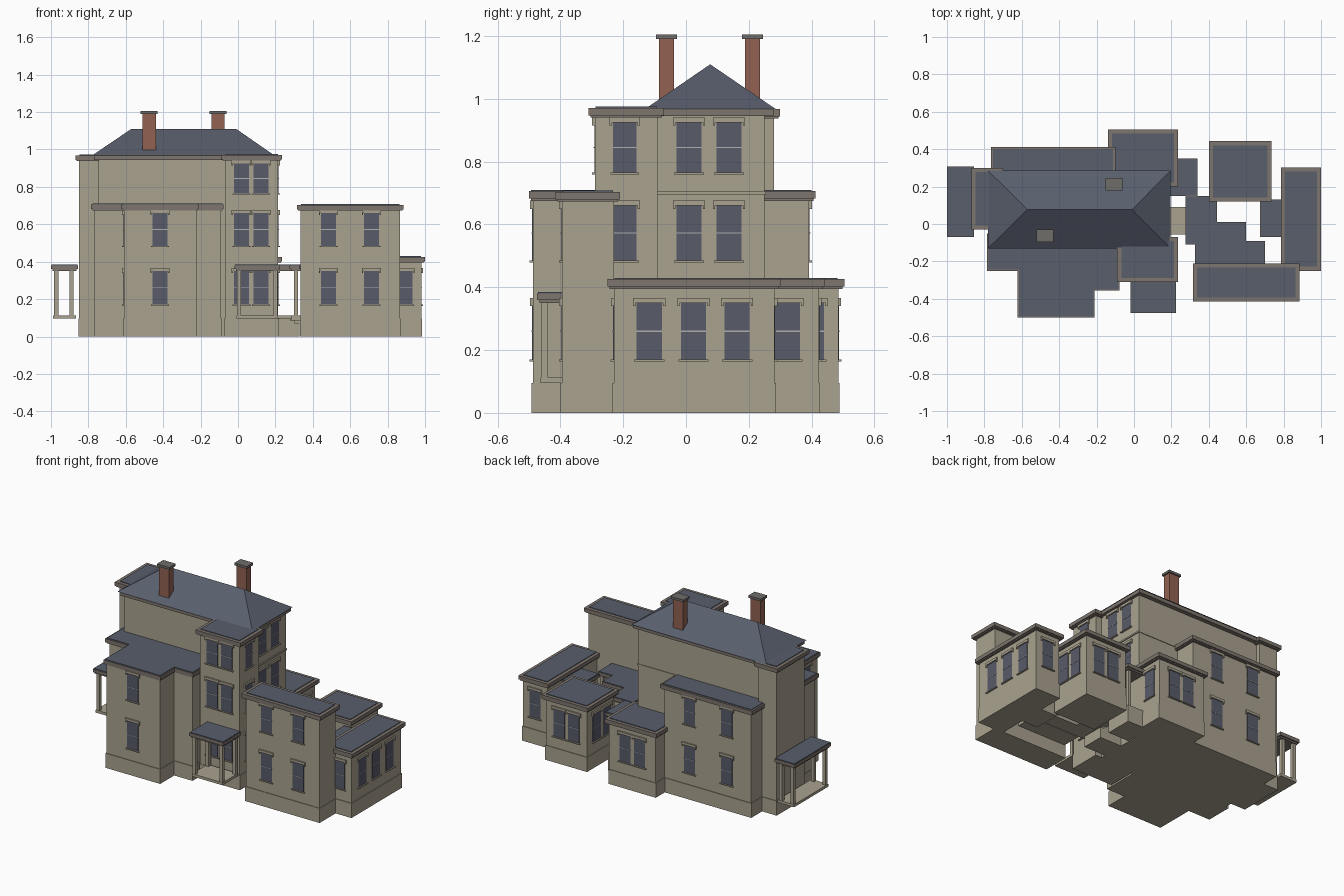
import bpy, bmesh
from mathutils import Matrix, Vector
from math import pi

cube = bpy.data.objects.get("Cube")
if cube:
    bpy.data.objects.remove(cube, do_unlink=True)


def material(name, rgb):
    lin = [((c / 255 + 0.055) / 1.055) ** 2.4 for c in rgb] + [1]
    m = bpy.data.materials.new(name)
    m.use_nodes = True
    m.diffuse_color = lin
    m.node_tree.nodes["Principled BSDF"].inputs["Base Color"].default_value = lin
    return m


MATS = [material("stone_wall", (170, 162, 144)), material("cornice_stone", (126, 117, 110)),
        material("slate", (88, 94, 108)), material("window_glass", (88, 91, 106)),
        material("brick", (146, 98, 82)), material("chimney_cap", (112, 109, 106)),
        material("window_rail", (176, 176, 174))]
WALL, TRIM, SLATE, GLASS, BRICK, CAP, RAIL = range(len(MATS))


def make(name, boxes, matrix=None):
    """One object from boxes given as (x0, x1, y0, y1, z0, z1, material)."""
    bm = bmesh.new()
    for x0, x1, y0, y1, z0, z1, mat in boxes:
        m = Matrix.Translation(((x0 + x1) / 2, (y0 + y1) / 2, (z0 + z1) / 2)) @ \
            Matrix.Diagonal((x1 - x0, y1 - y0, z1 - z0, 1))
        for v in bmesh.ops.create_cube(bm, size=1, matrix=m)["verts"]:
            for f in v.link_faces:
                f.material_index = mat
    return finish(name, bm, matrix)


def finish(name, bm, matrix=None):
    me = bpy.data.meshes.new(name)
    bm.to_mesh(me)
    bm.free()
    for m in MATS:
        me.materials.append(m)
    ob = bpy.data.objects.new(name, me)
    bpy.context.collection.objects.link(ob)
    if matrix:
        ob.matrix_world = matrix
    return ob


def block(name, x0, x1, y0, y1, top, border=0.022, over=0.02):
    """Wall block with plinth, cornice and flat slate roof; bounds are the cornice's."""
    o, p, b = over, over - 0.004, border
    make(name, [
        (x0 + o, x1 - o, y0 + o, y1 - o, 0, top - 0.02, WALL),
        (x0 + p, x1 - p, y0 + p, y1 - p, 0, 0.095, WALL),
        (x0 + 0.006, x1 - 0.006, y0 + 0.006, y1 - 0.006, top - 0.035, top - 0.02, TRIM),
        (x0, x1, y0, y1, top - 0.028, top - 0.004, TRIM),
        (x0 + b, x1 - b, y0 + b, y1 - b, top - 0.01, top, SLATE)])


FLOORS = [(0.17, 0.35), (0.485, 0.66), (0.765, 0.925)]
TURN = {"front": 0, "right": pi / 2, "back": pi, "left": -pi / 2}


def windows(name, side, plane, centres, floors=(0,), w=0.08):
    """Sash windows with hood and sill on one wall plane."""
    h = w / 2
    for fl in floors:
        z0, z1 = FLOORS[fl]
        mid = (z0 + z1) / 2
        for c in centres:
            pos = (c, plane, 0) if side in ("front", "back") else (plane, c, 0)
            make(name, [
                (-h, h, -0.002, 0.004, z0, z1, GLASS),
                (-h, h, -0.004, 0.002, mid - 0.002, mid + 0.002, RAIL),
                (-h - 0.011, h + 0.011, -0.009, 0.002, z1, z1 + 0.016, WALL),
                (-h - 0.011, -h - 0.004, -0.009, 0.002, z1 - 0.01, z1, WALL),
                (h + 0.004, h + 0.011, -0.009, 0.002, z1 - 0.01, z1, WALL),
                (-h - 0.008, h + 0.008, -0.01, 0.002, z0 - 0.006, z0, WALL)],
                Matrix.Translation(pos) @ Matrix.Rotation(TURN[side], 4, "Z"))


def pair(c):
    return (c - 0.0525, c + 0.0525)


def canopy(name, x0, x1, y0, y1, posts, floor=None):
    """Porch roof on square posts, with an optional raised floor."""
    boxes = [(x0, x1, y0, y1, 0.36, 0.38, TRIM),
             (x0 + 0.008, x1 - 0.008, y0 + 0.008, y1 - 0.008, 0.35, 0.36, TRIM),
             (x0 + 0.003, x1 - 0.003, y0 + 0.003, y1 - 0.003, 0.375, 0.385, SLATE)]
    if floor is not None:
        boxes.append((x0 + 0.012, x1 - 0.012, y0 + 0.012, y1 - 0.012, floor, 0.112, WALL))
    for px, py in posts:
        boxes.append((px - 0.011, px + 0.011, py - 0.011, py + 0.011, 0.1, 0.35, WALL))
    make(name, boxes)


# Main block with its eaves and string course
make("main_block", [(-0.745, 0.17, -0.11, 0.25, 0, 0.95, WALL),
                    (-0.749, 0.174, -0.114, 0.254, 0, 0.095, WALL),
                    (-0.747, 0.176, -0.114, 0.254, 0.696, 0.706, WALL),
                    (-0.77, 0.19, -0.125, 0.278, 0.945, 0.97, TRIM)])

# Hipped roof
bm = bmesh.new()
eave = [bm.verts.new(p) for p in ((-0.78, -0.13, 0.968), (0.195, -0.13, 0.968),
                                  (0.195, 0.285, 0.968), (-0.78, 0.285, 0.968))]
r0, r1 = bm.verts.new((-0.57, 0.077, 1.11)), bm.verts.new((-0.01, 0.077, 1.11))
a, b, c, d = eave
for f in ((a, b, r1, r0), (b, c, r1), (c, d, r0, r1), (d, a, r0), (d, c, b, a)):
    bm.faces.new(f).material_index = SLATE
finish("hip_roof", bm)

# Chimneys
for name, x, y, z in (("front_chimney", -0.475, -0.062, 0.99), ("back_chimney", -0.107, 0.212, 0.99)):
    make(name, [(x - 0.036, x + 0.036, y - 0.024, y + 0.024, z, 1.19, BRICK),
                (x - 0.045, x + 0.045, y - 0.033, y + 0.033, 1.19, 1.205, CAP)])

# Tall blocks
block("front_tower", -0.09, 0.235, -0.31, -0.07, 0.975)
block("left_bay", -0.87, -0.7, -0.03, 0.3, 0.972)
block("front_left_block", -0.785, -0.085, -0.25, -0.05, 0.71, 0.008, 0.018)
block("front_gable_block", -0.622, -0.21, -0.5, -0.08, 0.71, 0.006, 0.012)
block("front_link_block", -0.3, -0.078, -0.355, -0.08, 0.71, 0.006, 0.012)
block("back_block", -0.765, -0.1, 0.1, 0.412, 0.71, 0.012)
block("front_right_wing", 0.315, 0.885, -0.415, -0.21, 0.708)

# Single storey blocks
block("back_bay", -0.14, 0.235, 0.2, 0.505, 0.43)
block("garden_bay", 0.4, 0.735, 0.12, 0.443, 0.43)
block("right_wing", 0.785, 1.0, -0.25, 0.302, 0.43)

# Windows
windows("tower_front_window", "front", -0.29, pair(0.07), (0, 1, 2))
windows("tower_side_window", "right", 0.215, (-0.195,), (0, 1, 2), 0.074)
windows("main_side_window", "right", 0.17, (0.01, 0.137), (1, 2))
windows("gable_window", "front", -0.488, (-0.418,), (0, 1))
windows("gable_side_window", "left", -0.61, (-0.37,), (0, 1))
windows("wing_front_window", "front", -0.395, (0.483, 0.713), (0, 1))
windows("back_block_window", "back", 0.392, (-0.3, -0.57), (0, 1))
windows("back_bay_window", "back", 0.485, pair(0.048))
windows("back_bay_side_window", "right", 0.215, (0.4,))
windows("garden_bay_window", "back", 0.423, pair(0.567))
windows("garden_bay_side_window", "right", 0.715, pair(0.27))
windows("garden_bay_inner_window", "left", 0.42, pair(0.27))
windows("right_wing_window", "right", 0.98, (-0.117, 0.024, 0.163))
windows("right_wing_front_window", "front", -0.23, (0.893,))
windows("right_wing_back_window", "back", 0.282, (0.893,))

# Porches
canopy("entry_porch", -0.02, 0.225, -0.475, -0.29,
       [(x, y) for x in (0.005, 0.2) for y in (-0.45, -0.315)], 0.095)
canopy("left_porch", -1.0, -0.855, -0.07, 0.308,
       [(x, y) for x in (-0.972, -0.89) for y in (-0.045, 0.283)], 0.095)

# Verandas linking the wings
canopy("veranda_back", 0.17, 0.34, 0.15, 0.35, [(0.31, 0.32), (0.31, 0.17)], 0)
canopy("veranda_middle", 0.275, 0.445, -0.02, 0.15, [(0.425, 0.02)], 0.085)
canopy("veranda_front", 0.275, 0.6, -0.11, 0.01, [(0.31, -0.09), (0.58, -0.01)], 0.085)
canopy("veranda_wing", 0.325, 0.7, -0.24, -0.09, [(0.68, -0.11)], 0.085)
canopy("veranda_right", 0.675, 0.82, -0.07, 0.13, [(0.695, -0.05), (0.695, 0.11)], 0)

# Side steps
make("side_steps", [(0.16, 0.28, -0.055, 0.09, 0, 0.1, WALL),
                    (0.28, 0.305, -0.055, 0.09, 0, 0.085, WALL),
                    (0.305, 0.33, -0.055, 0.09, 0, 0.07, WALL)])
